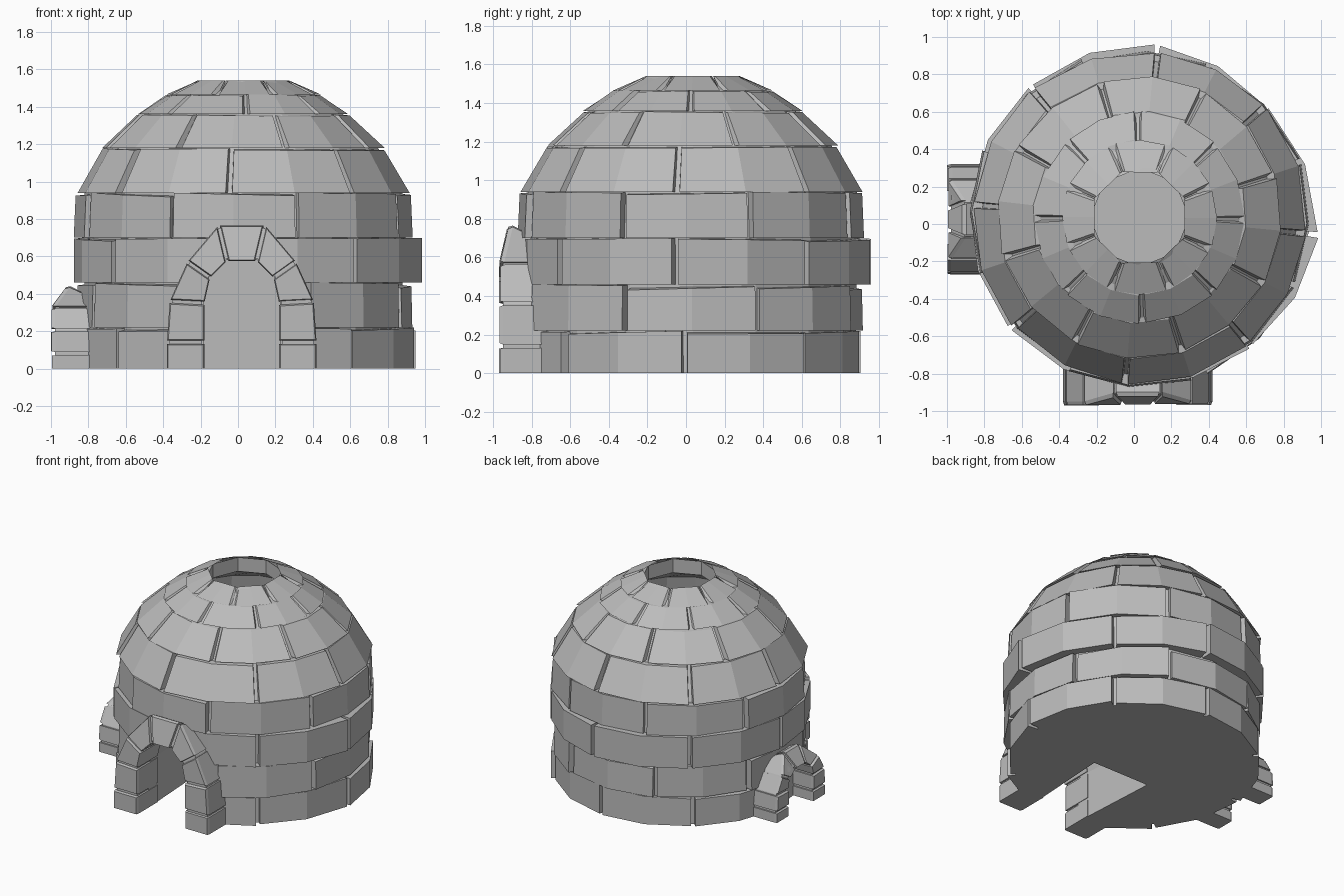
import bpy, bmesh, math, random
from mathutils import Vector

random.seed(11)
if "Cube" in bpy.data.objects:
    bpy.data.objects.remove(bpy.data.objects["Cube"])

CX, CY = 0.03, 0.035         # dome axis
SIDES = 16

stone = bpy.data.materials.new("grey_stone")
stone.use_nodes = True
GREY = (0.5, 0.5, 0.5, 1)
stone.diffuse_color = GREY
stone.node_tree.nodes["Principled BSDF"].inputs["Base Color"].default_value = GREY


def finish(name, bm):
    """Turn a bmesh into a flat shaded stone object."""
    bmesh.ops.recalc_face_normals(bm, faces=bm.faces)
    mesh = bpy.data.meshes.new(name)
    bm.to_mesh(mesh)
    bm.free()
    mesh.materials.append(stone)
    obj = bpy.data.objects.new(name, mesh)
    bpy.context.collection.objects.link(obj)
    return obj


def polar(r, deg, z):
    """Point around the dome axis; 0 degrees is the front, 90 is +x."""
    a = math.radians(deg)
    return Vector((CX + r * math.sin(a), CY - r * math.cos(a), z))


def loft(bm, rings):
    """Skin equal length rings of points and cap both ends."""
    loops = [[bm.verts.new(p) for p in ring] for ring in rings]
    n = len(loops[0])
    for a, b in zip(loops, loops[1:]):
        for i in range(n):
            bm.faces.new((a[i], a[(i + 1) % n], b[(i + 1) % n], b[i]))
    bm.faces.new(loops[0])
    bm.faces.new(loops[-1])


# Mortar core: hollow top with a smoke hole, flat base
def make_core():
    profile = [(0.845, 0), (0.85, 0.46), (0.865, 0.7), (0.85, 0.94), (0.722, 1.175),
               (0.538, 1.355), (0.392, 1.458), (0.265, 1.527), (0.265, 1.42),
               (0.5, 1.28), (0.6, 0.8)]
    rings = []
    for r, z in profile:
        ring = []
        for k in range(SIDES):
            flat = math.cos(math.pi / 8) if r < 0.3 and k % 2 else 1
            ring.append(polar(r * flat, k * 360 / SIDES, z))
        rings.append(ring)
    bm = bmesh.new()
    loft(bm, rings)
    return finish("mortar_core", bm)


# One course of staggered wall stones
def make_course(index, z0, z1, r0, r1, phase, rough, pushes):
    bm = bmesh.new()
    count = 8
    step = 360 / count
    cuts = [phase + i * step + random.uniform(-1.5, 1.5) for i in range(count)]
    cuts.append(cuts[0] + 360)
    for i in range(count):
        a, b = cuts[i], cuts[i + 1]
        # how far each end stands out, and how far its top edge sags
        ends = [random.uniform(-0.4, 1) * rough + pushes.get((i, e), 0) for e in (0, 1)]
        sags = [random.uniform(0, 1) * rough for _ in ends]
        sections = []
        for t in (0, 0.5, 1):
            out = ends[0] + (ends[1] - ends[0]) * t
            sag = sags[0] + (sags[1] - sags[0]) * t
            side = 1 - 2 * t
            gap = math.degrees(0.003 / r1) * side
            slope = math.degrees(0.012 / r1) * side
            deg = a + (b - a) * t
            flat = math.cos(math.pi / 8) if index == 8 and t == 0.5 else 1
            depth = 0.12 if index < 6 else 0.05
            top_in = r1 * flat if index == 8 else r1 - depth
            sections.append([
                polar(r0 - depth, deg + gap, z0),
                polar(r0 + out, deg + gap + slope, z0),
                polar(r1 * flat + out, deg + gap + slope, z1 - sag),
                polar(top_in, deg + gap, z1)])
        loft(bm, sections)
    return finish("wall_course_%d" % index, bm)


# Arch outline: half of the opening and half of the outside, from the ground up
INNER = [(0.2, 0), (0.2, 0.14), (0.2, 0.35), (0.17, 0.485), (0.08, 0.575)]
OUTER = [(0.4, 0), (0.4, 0.14), (0.385, 0.36), (0.29, 0.57), (0.125, 0.765)]


def whole(half):
    return [Vector(p) for p in half] + [Vector((-u, z)) for u, z in reversed(half)]


def make_arch(name, place, su, sz, front, back, lean_from, lean):
    """Stones and mortar of an arch; place(u, depth, z) maps into the scene."""
    scale = lambda p: Vector((p.x * su, p.y * sz))
    inner, outer = [[scale(p) for p in whole(h)] for h in (INNER, OUTER)]

    def face_depth(p):
        return front - max(0, p.y - lean_from) * lean

    def at_back(p):
        return place(p.x, back, p.y - max(0, p.y - lean_from))

    stones = bmesh.new()
    for i in range(len(inner) - 1):
        quad = [inner[i], outer[i], outer[i + 1], inner[i + 1]]
        joint = 0.009
        for lo, hi in ((0, 3), (1, 2)):       # pull back from the joints
            d = (quad[hi] - quad[lo]).normalized() * joint
            quad[lo], quad[hi] = quad[lo] + d * (quad[lo].y > 0), quad[hi] - d * (quad[hi].y > 0)
        extra = random.uniform(-0.01, 0)
        mid = sum(quad, Vector((0, 0))) / 4
        small = [mid + (p - mid) * 0.93 for p in quad]
        for p, q in zip(small, quad):
            if q.y <= 0:
                p.y = 0
        loft(stones, [[at_back(p) for p in quad],
                      [place(p.x, face_depth(p) + extra - 0.02, p.y) for p in quad],
                      [place(p.x, face_depth(p) + extra, p.y) for p in small]])
    finish(name + "_stones", stones)

    mortar = bmesh.new()
    rings = []
    for p, q in zip(inner, outer):
        a, b = p.lerp(q, 0.07), p.lerp(q, 0.93)
        rings.append([at_back(a), at_back(b),
                      place(b.x, face_depth(b) - 0.022, b.y),
                      place(a.x, face_depth(a) - 0.022, a.y)])
    loft(mortar, rings)
    finish(name + "_mortar", mortar)


core = make_core()

# bottom z, top z, bottom radius, top radius, first joint angle, roughness
COURSES = [
    (0, 0.22, 0.875, 0.875, -4, 0.025), (0.22, 0.46, 0.885, 0.88, 23, 0.03),
    (0.46, 0.7, 0.895, 0.895, -5, 0.02), (0.7, 0.94, 0.89, 0.88, 20, 0.025),
    (0.94, 1.18, 0.885, 0.75, -5, 0.015), (1.18, 1.36, 0.75, 0.562, 17, 0.014),
    (1.36, 1.465, 0.562, 0.412, 0, 0.01), (1.465, 1.54, 0.412, 0.26, 22, 0.004)]
# stones that stand out further: course -> (stone, end) -> distance
PUSHES = {1: {(1, 1): 0.02, (2, 0): 0.02},
          3: {(1, 1): 0.065, (2, 0): 0.065, (3, 1): 0.025, (4, 0): 0.025}}
courses = [make_course(i, *c, PUSHES.get(i, {})) for i, c in enumerate(COURSES, 1)]

# Doorway recess behind the front arch, flaring inwards
DOOR_X = 0.02
bm = bmesh.new()
rings = []
for y, flare in ((-1.2, 1.02), (-0.75, 1.02), (-0.12, 1.2)):
    rings.append([Vector((DOOR_X + p.x * flare, y, p.y * 1.01 if p.y > 0 else -0.1))
                  for p in whole(INNER)])
loft(bm, rings)
cutter = finish("doorway_cutter", bm)
cutter.hide_render = True
for obj in [core] + courses[:3]:
    mod = obj.modifiers.new("doorway", "BOOLEAN")
    mod.object = cutter
    mod.operation = "DIFFERENCE"
    mod.solver = "EXACT"
    bpy.context.view_layer.objects.active = obj
    bpy.ops.object.modifier_apply(modifier=mod.name)
bpy.data.objects.remove(cutter)

# Main arch at the front, small vent arch at the -x side
make_arch("front_arch", lambda u, d, z: Vector((DOOR_X + u, -d, z)),
          1, 1, 0.97, 0.72, 0.67, 0.5)
make_arch("side_arch", lambda u, d, z: Vector((-d, 0.025 + u, z)),
          0.74, 0.575, 1.0, 0.74, 0.36, 1.0)
